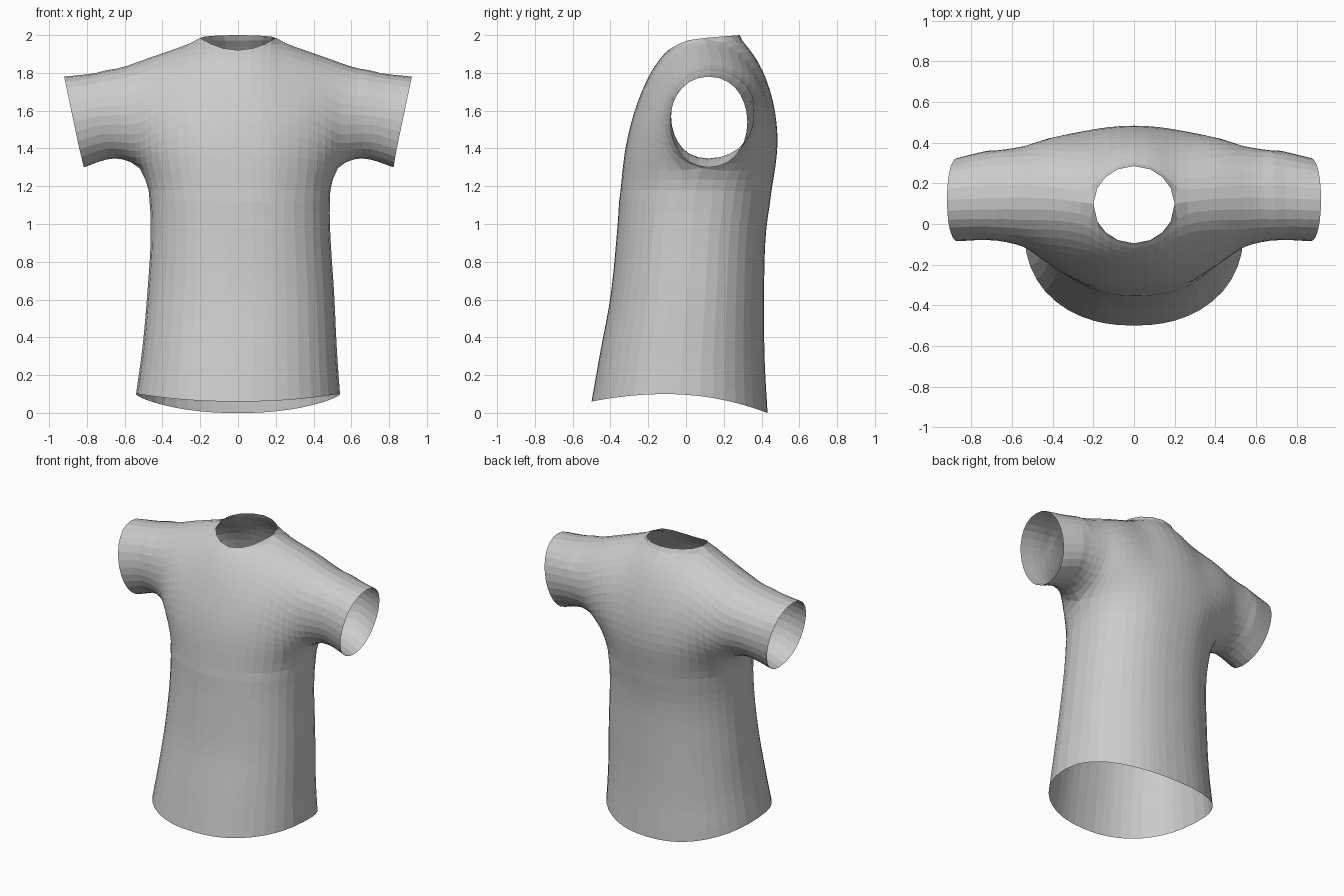
import bpy, bmesh, math
from mathutils import Vector

cube = bpy.data.objects.get("Cube")
if cube:
    bpy.data.objects.remove(cube)

UNDERARM_X, UNDERARM_Z, CUFF_X = 0.53, 1.3, 0.87
NECK_R, NECK_Y, NECK_DEPTH = 0.2, 0.095, 0.19
ROUNDNESS = 2.2

# Torso: height, half width, front y, back y
TORSO = [(0.05, 0.54, -0.5, 0.432), (0.3, 0.515, -0.455, 0.417), (0.6, 0.495, -0.4, 0.413),
         (0.95, 0.475, -0.365, 0.422), (1.18, 0.485, -0.35, 0.455), (1.3, 0.53, -0.34, 0.48)]

# Shoulder arches: x, top (y, z), front handles (y, z) x2, back handles (y, z) x2
ARCHES = [
    (0.0, 0.1, 1.985, -0.32, 1.55, -0.2, 1.87, 0.53, 1.55, 0.46, 1.86),
    (0.2, 0.1, 1.985, -0.31, 1.55, -0.15, 1.95, 0.52, 1.55, 0.38, 1.97),
    (0.4, 0.12, 1.92, -0.25, 1.5, -0.15, 1.88, 0.52, 1.5, 0.45, 1.89),
    (0.5, 0.125, 1.89, -0.2, 1.36, -0.18, 1.85, 0.49, 1.36, 0.47, 1.87),
    (0.53, 0.125, 1.875, -0.19, 1.3, -0.195, 1.85, 0.49, 1.3, 0.49, 1.86),
    (0.7, 0.125, 1.805, -0.148, 1.345, -0.148, 1.805, 0.445, 1.345, 0.445, 1.805),
    (0.87, 0.12, 1.78, -0.153, 1.3, -0.153, 1.78, 0.393, 1.3, 0.393, 1.78)]

# Sleeve underside: x, y, z
UNDERSIDE = [(0.53, 0.07, 1.3), (0.6, 0.1, 1.335), (0.7, 0.12, 1.345), (0.87, 0.12, 1.3)]

BODY_X = [0, 0.08, 0.14, 0.18, 0.2, 0.26, 0.32, 0.38, 0.43, 0.47, 0.5, 0.52, 0.53]
SLEEVE_X = [0.53, 0.57, 0.62, 0.67, 0.72, 0.77, 0.82, 0.87]


def sample(table, t):
    """Smooth interpolation of table rows keyed by their first value."""
    i = 0
    while i < len(table) - 2 and t > table[i + 1][0]:
        i += 1

    def slope(k, c):
        p, q = table[max(k - 1, 0)], table[min(k + 1, len(table) - 1)]
        return (q[c] - p[c]) / (q[0] - p[0])
    a, b = table[i], table[i + 1]
    w = b[0] - a[0]
    s = (t - a[0]) / w
    return [a[c] * (1 + 2 * s) * (1 - s) ** 2 + b[c] * s * s * (3 - 2 * s)
            + w * s * (1 - s) * (slope(i, c) * (1 - s) - slope(i + 1, c) * s)
            for c in range(1, len(a))]


def torso_point(x, z, side):
    """Point on the rounded torso section; side is -1 front, 1 back."""
    half, front, back = sample(TORSO, z)
    u = x / UNDERARM_X
    bulge = max(0, 1 - u ** ROUNDNESS) ** (1 / ROUNDNESS)
    return Vector((u * half, (front + back) / 2 + side * bulge * (back - front) / 2, z))


def torso_column(x, side, rows=20):
    """Vertical line of points from the curved hem up to underarm height."""
    base = TORSO[0][0]
    out = []
    for r in range(rows + 1):
        t = r / rows
        p = torso_point(x, base + (UNDERARM_Z - base) * t, side)
        d = p.y + 0.1
        hem = 0.1 - (0.04 * (d / 0.4) ** 2 if d < 0 else 0.1 * (d / 0.53) ** 2)
        p.z = hem + (UNDERARM_Z - hem) * t
        out.append(p)
    return out


def arch_column(x, side, steps=14):
    """Curve from the chest, back or sleeve underside up to the shoulder top."""
    v = sample(ARCHES, x)
    top = Vector((x, v[0], v[1]))
    k = 2 if side < 0 else 6
    h1, h2 = Vector((x, v[k], v[k + 1])), Vector((x, v[k + 2], v[k + 3]))
    if x <= UNDERARM_X:
        start = torso_point(x, UNDERARM_Z, side)
    else:
        start = Vector((x, *sample(UNDERSIDE, x)))
    if x < NECK_R:          # stop at the neck opening
        s = math.sqrt(1 - (x / NECK_R) ** 2)
        top.y = NECK_Y + side * NECK_DEPTH * s
        top.z = 1.985 - 0.065 * s * s if side < 0 else 1.985 + 0.015 * s
    out = []
    tilt = 0.21 * max(0, (x - UNDERARM_X) / (CUFF_X - UNDERARM_X))
    for j in range(steps + 1):
        t = j / steps
        m = 1 - t
        p = start * m ** 3 + h1 * 3 * m * m * t + h2 * 3 * m * t * t + top * t ** 3
        p.x += tilt * (p.z - 1.54)      # slanted cuff
        out.append(p)
    return out


def add_patch(bm, columns):
    """Quads between neighbouring columns of points."""
    grid = [[bm.verts.new(p) for p in col] for col in columns]
    for a, b in zip(grid, grid[1:]):
        for j in range(len(a) - 1):
            bm.faces.new((a[j], b[j], b[j + 1], a[j + 1]))


bm = bmesh.new()
for side in (-1, 1):
    add_patch(bm, [torso_column(x, side) for x in BODY_X])
    add_patch(bm, [arch_column(x, side) for x in BODY_X])
    add_patch(bm, [arch_column(x, side) for x in SLEEVE_X])

# Other half, welded into one cloth surface
bmesh.ops.mirror(bm, geom=bm.verts[:] + bm.edges[:] + bm.faces[:], axis='X', merge_dist=0.0005)
bmesh.ops.remove_doubles(bm, verts=bm.verts[:], dist=0.0005)

# Relax the shoulders and armpits into soft folds, keeping the openings
soft = [v for v in bm.verts if not v.is_boundary and v.co.z > 1.12 and abs(v.co.x) < 0.68]
for _ in range(8):
    bmesh.ops.smooth_vert(bm, verts=soft, factor=0.5,
                          use_axis_x=True, use_axis_y=True, use_axis_z=True)

# Waist hangs slightly towards the left
for v in bm.verts:
    if 0.1 < v.co.z < 1.4:
        v.co.x += 0.015 * math.sin(math.pi * (v.co.z - 0.1) / 1.3)

bmesh.ops.recalc_face_normals(bm, faces=bm.faces[:])
front = min(bm.faces, key=lambda f: f.calc_center_median().y)
if front.normal.y > 0:
    bmesh.ops.reverse_faces(bm, faces=bm.faces[:])

mesh = bpy.data.meshes.new("shirt")
bm.to_mesh(mesh)
bm.free()
shirt = bpy.data.objects.new("shirt", mesh)
bpy.context.collection.objects.link(shirt)

grey = bpy.data.materials.new("light grey cloth")
grey.use_nodes = True
grey.diffuse_color = (0.6, 0.6, 0.6, 1)
grey.node_tree.nodes["Principled BSDF"].inputs["Base Color"].default_value = (0.6, 0.6, 0.6, 1)
mesh.materials.append(grey)
